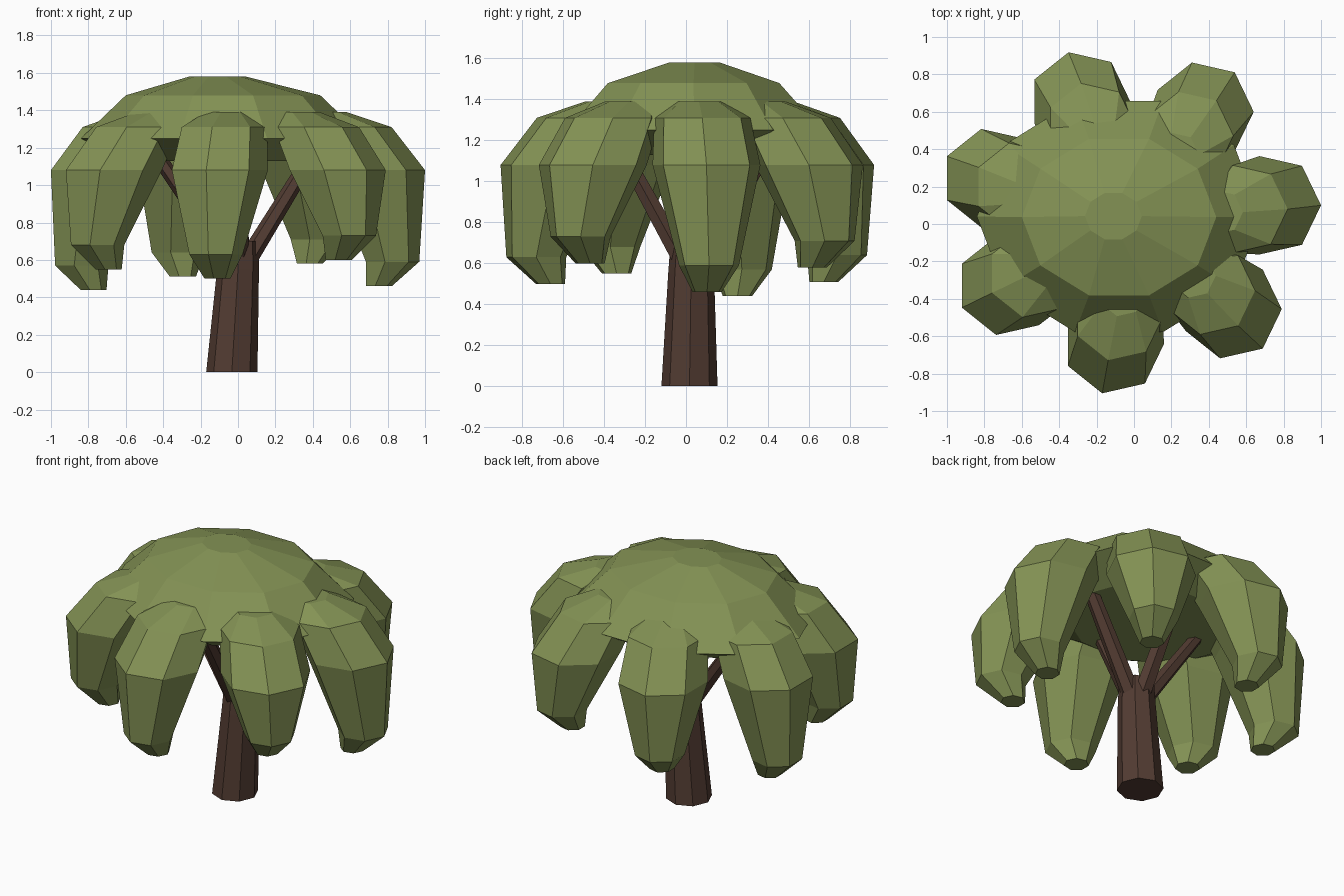
import bpy, bmesh, math
from mathutils import Vector

if "Cube" in bpy.data.objects:
    bpy.data.objects.remove(bpy.data.objects["Cube"])


def material(name, rgb):
    m = bpy.data.materials.new(name)
    m.diffuse_color = (*rgb, 1)
    m.use_nodes = True
    m.node_tree.nodes["Principled BSDF"].inputs["Base Color"].default_value = m.diffuse_color
    return m


leaf = material("leaf_green", (0.23, 0.29, 0.09))
bark = material("bark_brown", (0.085, 0.045, 0.032))


def loft(name, rings, sides, mat):
    """Flat-faced solid through horizontal rings (cx, cy, z, rx, ry)."""
    bm = bmesh.new()
    loops = []
    for cx, cy, z, rx, ry in rings:
        loops.append([bm.verts.new((cx + rx * math.cos(math.tau * i / sides),
                                    cy + ry * math.sin(math.tau * i / sides), z))
                      for i in range(sides)])
    for a, b in zip(loops, loops[1:]):
        for i in range(sides):
            j = (i + 1) % sides
            bm.faces.new((a[i], a[j], b[j], b[i]))
    bm.faces.new(loops[0][::-1])
    bm.faces.new(loops[-1])
    bmesh.ops.recalc_face_normals(bm, faces=bm.faces)
    mesh = bpy.data.meshes.new(name)
    bm.to_mesh(mesh)
    bm.free()
    mesh.materials.append(mat)
    obj = bpy.data.objects.new(name, mesh)
    bpy.context.collection.objects.link(obj)
    return obj


# Leaning trunk
loft("trunk", [(-0.033, 0.017, 0, 0.137, 0.137),
               (0.0, 0.025, 0.55, 0.112, 0.112),
               (0.005, 0.028, 0.70, 0.104, 0.104)], 8, bark)

# Branches rising from the trunk top into the crown
for n, (x, y) in enumerate([(0.42, 0.08), (-0.01, 0.42), (-0.46, 0.06), (-0.02, -0.34)]):
    loft(f"branch_{n + 1}", [(0.005 + x * 0.08, 0.028 + y * 0.08, 0.58, 0.06, 0.06),
                             (x, y, 1.2, 0.045, 0.045)], 6, bark)

# Central dome of foliage
loft("crown_dome", [(-0.08, 0.04, 1.13, 0.52, 0.44),
                    (-0.08, 0.04, 1.25, 0.76, 0.65),
                    (-0.08, 0.037, 1.48, 0.52, 0.44),
                    (-0.11, 0.042, 1.58, 0.152, 0.13)], 10, leaf)

# Drooping lobes: widest-ring centre x, y and tip height
lobes = [(0.73, 0.10, 0.46), (0.37, 0.60, 0.58), (-0.29, 0.655, 0.51),
         (-0.757, 0.245, 0.44), (-0.677, -0.33, 0.55), (-0.11, -0.642, 0.50),
         (0.52, -0.455, 0.60)]
for n, (x, y, tip) in enumerate(lobes):
    out = Vector((x, y)).normalized()
    rings = []
    for shift, z, r in [(0.02, tip, 0.073), (0.09, tip + 0.13, 0.15), (0, 1.08, 0.27),
                        (-0.15, 1.31, 0.24), (-0.27, 1.39, 0.12)]:
        rings.append((x + out.x * shift, y + out.y * shift, z, r, r))
    loft(f"foliage_lobe_{n + 1}", rings, 7, leaf)
